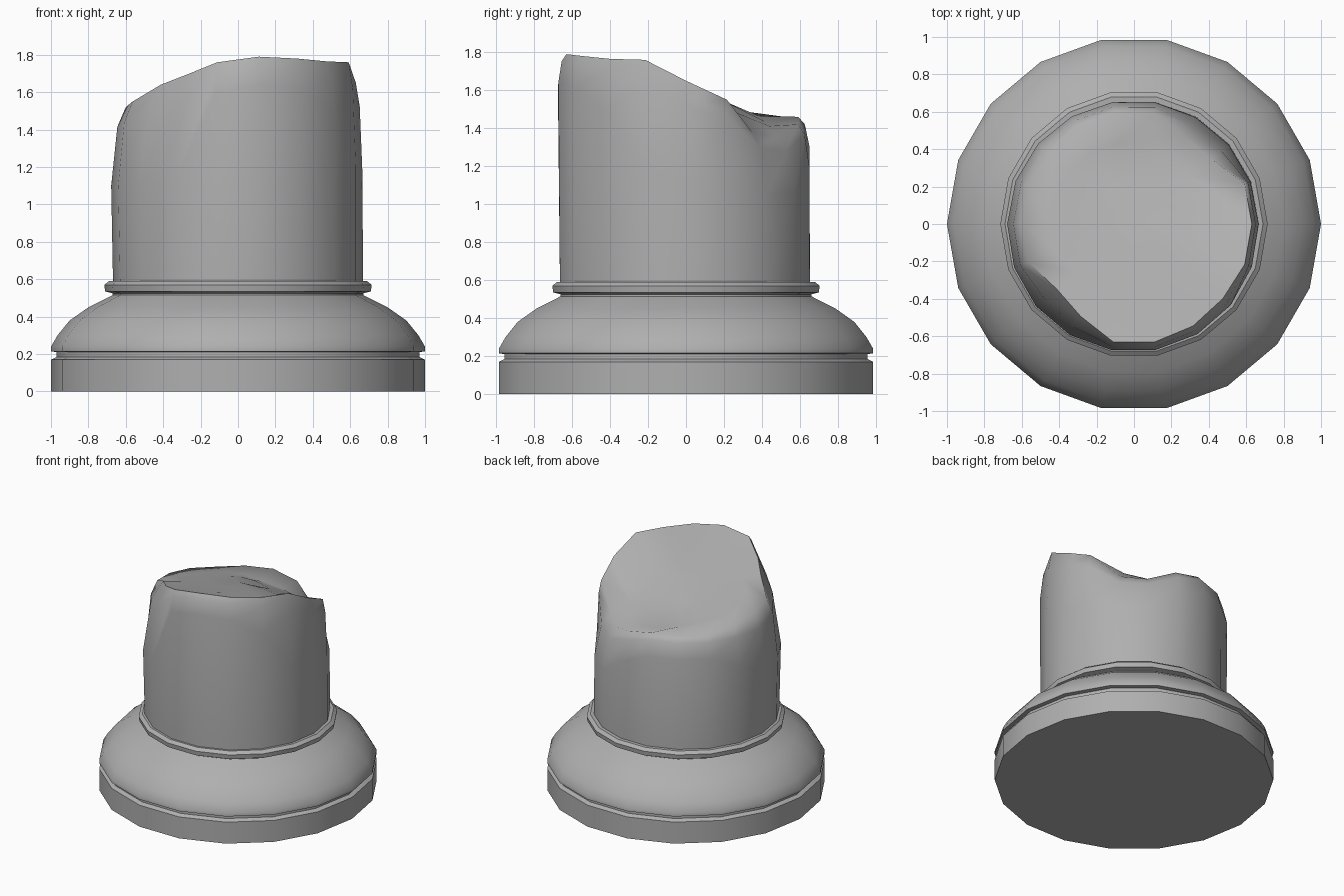
import bpy, bmesh
from math import cos, sin, radians

if "Cube" in bpy.data.objects:
    bpy.data.objects.remove(bpy.data.objects["Cube"])

N = 18
stone = bpy.data.materials.new("grey_stone")
stone.diffuse_color = (.43, .43, .43, 1)
stone.use_nodes = True
stone.node_tree.nodes["Principled BSDF"].inputs["Base Color"].default_value = stone.diffuse_color


def ring(bm, pts):
    """Make one ring of N vertices from (radius, height) pairs."""
    return [bm.verts.new((r * cos(radians(20 * i)), r * sin(radians(20 * i)), z))
            for i, (r, z) in enumerate(pts)]


def bridge(bm, a, b):
    for i in range(N):
        j = (i + 1) % N
        bm.faces.new((a[i], a[j], b[j], b[i]))


def finish(bm, name, angle):
    bmesh.ops.recalc_face_normals(bm, faces=bm.faces)
    me = bpy.data.meshes.new(name)
    bm.to_mesh(me)
    bm.free()
    me.materials.append(stone)
    ob = bpy.data.objects.new(name, me)
    bpy.context.collection.objects.link(ob)
    bpy.ops.object.select_all(action='DESELECT')
    ob.select_set(True)
    bpy.context.view_layer.objects.active = ob
    bpy.ops.object.shade_smooth_by_angle(angle=radians(angle))


# Column base: plinth, groove, rounded swell and collar, as one turned profile
profile = [(1, 0), (1, .17), (.97, .185), (.97, .21), (1, .215), (1, .24),
           (.965, .30), (.90, .38), (.80, .45), (.67, .515), (.67, .525),
           (.71, .535), (.715, .57), (.69, .59), (.62, .59)]
bm = bmesh.new()
rows = [ring(bm, [p] * N) for p in profile]
for a, b in zip(rows, rows[1:]):
    bridge(bm, a, b)
bm.faces.new(rows[0])
bm.faces.new(rows[-1])
finish(bm, "column_base", 32)

# Broken shaft: per side (shoulder height, rim radius, rim height)
breaks = [(1.15, .63, 1.65), (1.15, .63, 1.55), (1.05, .54, 1.38),
          (1.05, .54, 1.36), (1.20, .60, 1.42), (1.30, .60, 1.46),
          (1.30, .60, 1.46), (1.30, .60, 1.46), (1.20, .60, 1.49),
          (1.10, .60, 1.52), (1.10, .60, 1.55), (1.10, .54, 1.64),
          (1.12, .57, 1.69), (1.60, .64, 1.76), (1.64, .64, 1.79),
          (1.62, .63, 1.78), (1.50, .62, 1.765), (1.20, .63, 1.76)]
# The shaft leans slightly off centre towards the front left
foot = [.668 - .006 * sin(radians(20 * i)) for i in range(N)]
shoulder = [.672 - .012 * sin(radians(20 * i)) - .006 * cos(radians(20 * i))
            for i in range(N)]


def slope(x, y):
    """Height of the tilted fracture surface, sinking towards the back-right chip."""
    dip = max(0, .64 * x + .77 * y - .1) * .35
    return min(1.775, 1.61 + .14 * x - .25 * y) - dip


bm = bmesh.new()
rows = [ring(bm, [(f, .57) for f in foot]),
        ring(bm, [(s, b[0]) for s, b in zip(shoulder, breaks)]),
        ring(bm, [(s + (b[1] - s) * .42, b[0] + (b[2] - b[0]) * .75)
                  for s, b in zip(shoulder, breaks)]),
        ring(bm, [b[1:] for b in breaks])]
# Inner rings of the fracture surface
for f in (.74, .37):
    inner = ring(bm, [(b[1] * f, 0) for b in breaks])
    for v in inner:
        v.co.z = slope(v.co.x, v.co.y)
    rows.append(inner)
for a, b in zip(rows, rows[1:]):
    bridge(bm, a, b)
centre = bm.verts.new((0, 0, slope(0, 0)))
for i in range(N):
    bm.faces.new((rows[-1][i], rows[-1][(i + 1) % N], centre))
bm.faces.new(rows[0])
finish(bm, "broken_shaft", 55)
